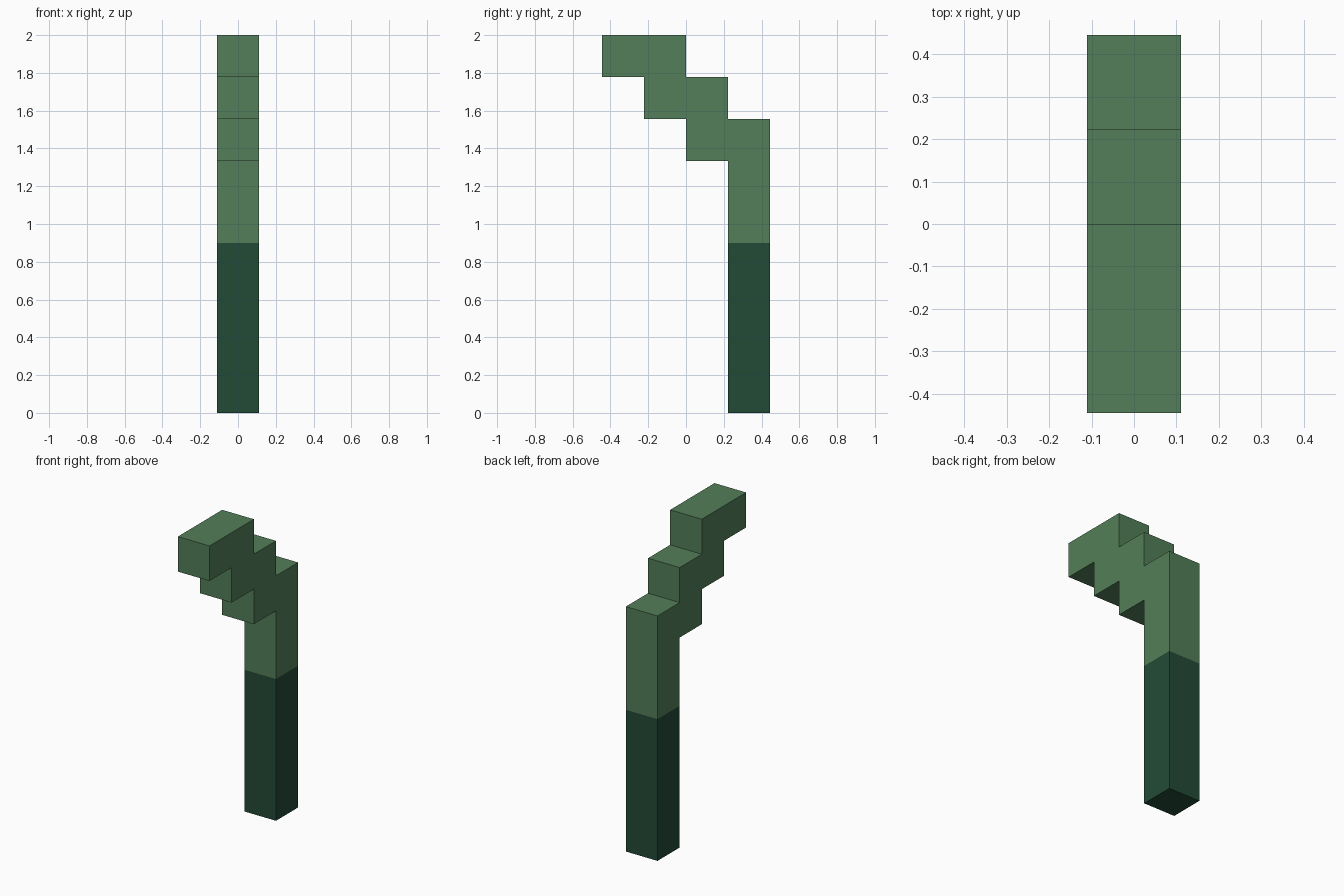
import bpy, bmesh
from mathutils import Vector

cube = bpy.data.objects.get("Cube")
if cube:
    bpy.data.objects.remove(cube, do_unlink=True)

U = 2 / 9            # side of one square block
COLOUR_SPLIT = 0.9   # height where the dark base ends


def make_material(name, rgb):
    mat = bpy.data.materials.new(name)
    mat.use_nodes = True
    colour = (*rgb, 1)
    mat.diffuse_color = colour
    bsdf = next(n for n in mat.node_tree.nodes if n.type == "BSDF_PRINCIPLED")
    bsdf.inputs["Base Color"].default_value = colour
    return mat


light_green = make_material("light green", (0.086, 0.209, 0.098))
dark_green = make_material("dark green", (0.017, 0.069, 0.037))

# Side outline of the post and its stepped hook, as (y, z) in blocks
outline = [(1, 0), (2, 0), (2, 7), (1, 7), (1, 8), (0, 8), (0, 9),
           (-2, 9), (-2, 8), (-1, 8), (-1, 7), (0, 7), (0, 6), (1, 6)]

bm = bmesh.new()
side = bm.faces.new([bm.verts.new((-U / 2, y * U, z * U)) for y, z in outline])

# Extrude the outline to one block wide
extruded = bmesh.ops.extrude_face_region(bm, geom=[side])["geom"]
new_verts = [g for g in extruded if isinstance(g, bmesh.types.BMVert)]
bmesh.ops.translate(bm, verts=new_verts, vec=Vector((U, 0, 0)))

# Cut where the colour changes
bmesh.ops.bisect_plane(bm, geom=bm.verts[:] + bm.edges[:] + bm.faces[:],
                       plane_co=(0, 0, COLOUR_SPLIT), plane_no=(0, 0, 1))
bmesh.ops.recalc_face_normals(bm, faces=bm.faces[:])

# Dark below the cut, light above
for face in bm.faces:
    face.material_index = int(face.calc_center_median().z < COLOUR_SPLIT)

mesh = bpy.data.meshes.new("stepped_hook_post")
bm.to_mesh(mesh)
bm.free()
mesh.materials.append(light_green)
mesh.materials.append(dark_green)
post = bpy.data.objects.new("stepped_hook_post", mesh)
bpy.context.collection.objects.link(post)
